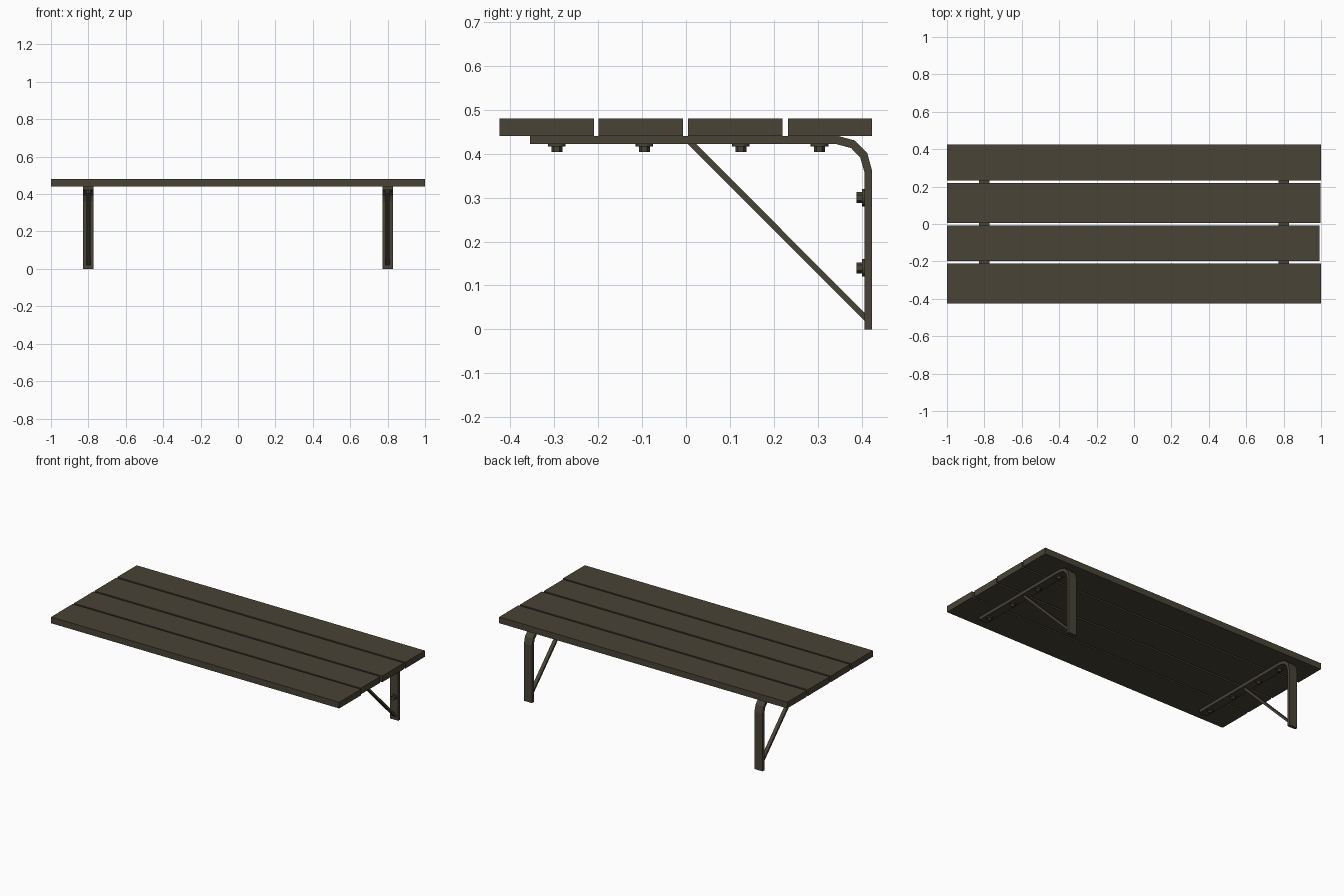
import bpy, bmesh, math
from mathutils import Vector, Matrix

if "Cube" in bpy.data.objects:
    bpy.data.objects.remove(bpy.data.objects["Cube"])

mat = bpy.data.materials.new("dark brown")
mat.diffuse_color = (0.066, 0.056, 0.037, 1)
mat.use_nodes = True
mat.node_tree.nodes["Principled BSDF"].inputs["Base Color"].default_value = mat.diffuse_color


def finish(name, bm):
    bmesh.ops.recalc_face_normals(bm, faces=bm.faces)
    me = bpy.data.meshes.new(name)
    bm.to_mesh(me)
    bm.free()
    me.materials.append(mat)
    ob = bpy.data.objects.new(name, me)
    bpy.context.collection.objects.link(ob)
    return ob


def box(name, lo, hi):
    bm = bmesh.new()
    lo, hi = Vector(lo), Vector(hi)
    size = Matrix.Diagonal((*(hi - lo), 1))
    bmesh.ops.create_cube(bm, size=1, matrix=Matrix.Translation((lo + hi) / 2) @ size)
    return finish(name, bm)


def extrude_x(name, profile, x, width):
    """Extrude a (y, z) outline along x, centred on x."""
    bm = bmesh.new()
    face = bm.faces.new([bm.verts.new((x - width / 2, y, z)) for y, z in profile])
    out = bmesh.ops.extrude_face_region(bm, geom=[face])
    moved = [v for v in out["geom"] if isinstance(v, bmesh.types.BMVert)]
    bmesh.ops.translate(bm, verts=moved, vec=(width, 0, 0))
    return finish(name, bm)


def bolt(name, base, direction):
    """Round washer and hexagonal head pointing away from the bracket."""
    bm = bmesh.new()
    d = Vector(direction)
    rot = d.to_track_quat('Z', 'Y').to_matrix().to_4x4()
    for sides, radius, start, end in ((16, 0.020, -0.002, 0.005), (6, 0.0125, 0.004, 0.018)):
        place = Matrix.Translation(Vector(base) + d * (start + end) / 2) @ rot
        bmesh.ops.create_cone(bm, cap_ends=True, segments=sides, radius1=radius,
                              radius2=radius, depth=end - start, matrix=place)
    return finish(name, bm)


# Table top planks
planks = [(-0.425, -0.210, 1.0), (-0.199, -0.007, 0.992),
          (0.005, 0.220, 0.998), (0.232, 0.424, 1.0)]
for i, (y0, y1, x1) in enumerate(planks):
    box(f"plank_{i + 1}", (-1, y0, 0.441), (x1, y1, 0.48))

# Bent flat-bar profile: outer edge then inner edge
outer = [(-0.355, 0.441), (0.345, 0.441), (0.385, 0.430), (0.413, 0.401), (0.424, 0.361), (0.424, 0)]
inner = [(0.406, 0), (0.406, 0.359), (0.397, 0.391), (0.376, 0.413), (0.342, 0.422), (-0.355, 0.422)]
# Diagonal brace profile
brace = [(0.002, 0.424), (0.022, 0.424), (0.408, 0.036), (0.408, 0.018)]

for side, x in (("left", -0.8), ("right", 0.8)):
    extrude_x(f"{side}_bracket", outer + inner, x, 0.056)
    extrude_x(f"{side}_brace", brace, x, 0.022)
    # Bolts into the planks, then into the wall
    for i, y in enumerate((-0.294, -0.095, 0.125, 0.304)):
        bolt(f"{side}_plank_bolt_{i + 1}", (x, y, 0.422), (0, 0, -1))
    for i, z in enumerate((0.14, 0.30)):
        bolt(f"{side}_wall_bolt_{i + 1}", (x, 0.406, z), (0, -1, 0))
